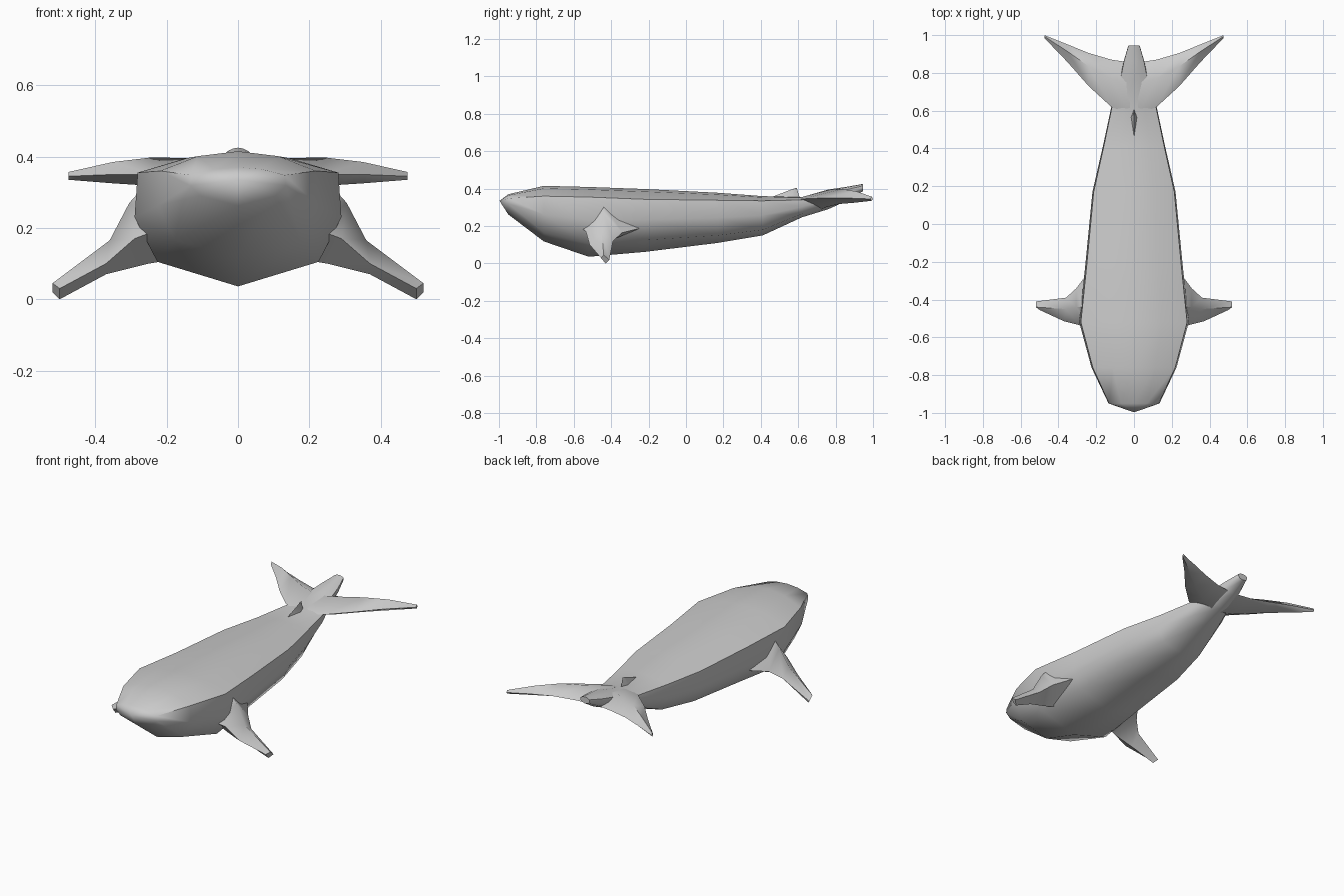
import bpy, bmesh


def loft(name, rings, nose=None, mirror=False, angle=1.0):
    """Skin a list of equal-length point rings, capping both ends."""
    bm = bmesh.new()
    loops = [[bm.verts.new(p) for p in ring] for ring in rings]
    n = len(loops[0])
    for a, b in zip(loops, loops[1:]):
        for i in range(n):
            j = (i + 1) % n
            bm.faces.new((a[i], a[j], b[j], b[i]))
    if nose:
        tip = bm.verts.new(nose)
        for i in range(n):
            bm.faces.new((tip, loops[0][(i + 1) % n], loops[0][i]))
    else:
        bm.faces.new(loops[0][::-1])
    bm.faces.new(loops[-1])
    bmesh.ops.recalc_face_normals(bm, faces=bm.faces)
    mesh = bpy.data.meshes.new(name)
    bm.to_mesh(mesh)
    bm.free()
    obj = bpy.data.objects.new(name, mesh)
    bpy.context.collection.objects.link(obj)
    if mirror:
        obj.modifiers.new("Mirror", 'MIRROR')
    bpy.ops.object.select_all(action='DESELECT')
    obj.select_set(True)
    bpy.context.view_layer.objects.active = obj
    bpy.ops.object.shade_smooth_by_angle(angle=angle)
    return obj


def body_ring(y, w, top, upper, lower, bottom):
    """Flat-backed, keeled cross-section of the body."""
    half = [(0.5 * w, top - 0.25 * (top - upper)), (0.97 * w, upper),
            (w, 0.5 * (upper + lower)), (0.78 * w, lower)]
    pts = [(0, top)] + half + [(0, bottom)] + [(-x, z) for x, z in reversed(half)]
    return [(x, y, z) for x, z in pts]


# Body, ending in the raised stub between the flukes
# columns: y, half width, top, upper corner, lower corner, bottom
sections = [
    (-0.95, 0.135, 0.370, 0.348, 0.290, 0.262),
    (-0.76, 0.225, 0.415, 0.360, 0.165, 0.118),
    (-0.52, 0.290, 0.409, 0.355, 0.105, 0.036),
    (-0.22, 0.258, 0.398, 0.343, 0.125, 0.062),
    (0.17, 0.220, 0.378, 0.338, 0.150, 0.110),
    (0.41, 0.165, 0.360, 0.335, 0.180, 0.150),
    (0.62, 0.120, 0.355, 0.340, 0.265, 0.247),
    (0.76, 0.075, 0.395, 0.375, 0.310, 0.290),
    (0.86, 0.055, 0.410, 0.395, 0.350, 0.335),
    (0.945, 0.030, 0.425, 0.415, 0.392, 0.386),
]
loft("body", [body_ring(*s) for s in sections], nose=(0, -0.997, 0.335))

# Side flippers: each ring is leading edge, top, trailing edge, bottom
flipper = [
    [(0.21, -0.57, 0.20), (0.26, -0.44, 0.32), (0.23, -0.24, 0.19), (0.19, -0.44, 0.11)],
    [(0.29, -0.535, 0.17), (0.305, -0.44, 0.27), (0.305, -0.34, 0.165), (0.25, -0.46, 0.10)],
    [(0.37, -0.515, 0.10), (0.36, -0.45, 0.165), (0.36, -0.39, 0.12), (0.37, -0.46, 0.07)],
    [(0.50, -0.455, 0.03), (0.52, -0.44, 0.045), (0.52, -0.41, 0.02), (0.50, -0.43, 0.0)],
]
loft("flippers", flipper, mirror=True)

# Tail flukes: x, leading y, trailing y, edge z, top z, bottom z
fluke = [
    (0.02, 0.58, 0.855, 0.345, 0.385, 0.285),
    (0.12, 0.62, 0.870, 0.345, 0.395, 0.300),
    (0.24, 0.73, 0.905, 0.350, 0.398, 0.318),
    (0.35, 0.855, 0.950, 0.350, 0.385, 0.325),
    (0.475, 0.985, 1.000, 0.345, 0.357, 0.335),
]
loft("tail_flukes", [[(x, a, z), (x, 0.4 * a + 0.6 * b, t), (x, b, z), (x, 0.5 * (a + b), u)]
                     for x, a, b, z, t, u in fluke], mirror=True)

# Small dorsal fin: upright wedge sweeping back
loft("dorsal_fin", [
    [(0, 0.43, 0.345), (0.018, 0.56, 0.345), (0, 0.61, 0.345), (-0.018, 0.56, 0.345)],
    [(0, 0.57, 0.398), (0.004, 0.58, 0.40), (0, 0.592, 0.405), (-0.004, 0.58, 0.40)],
])
